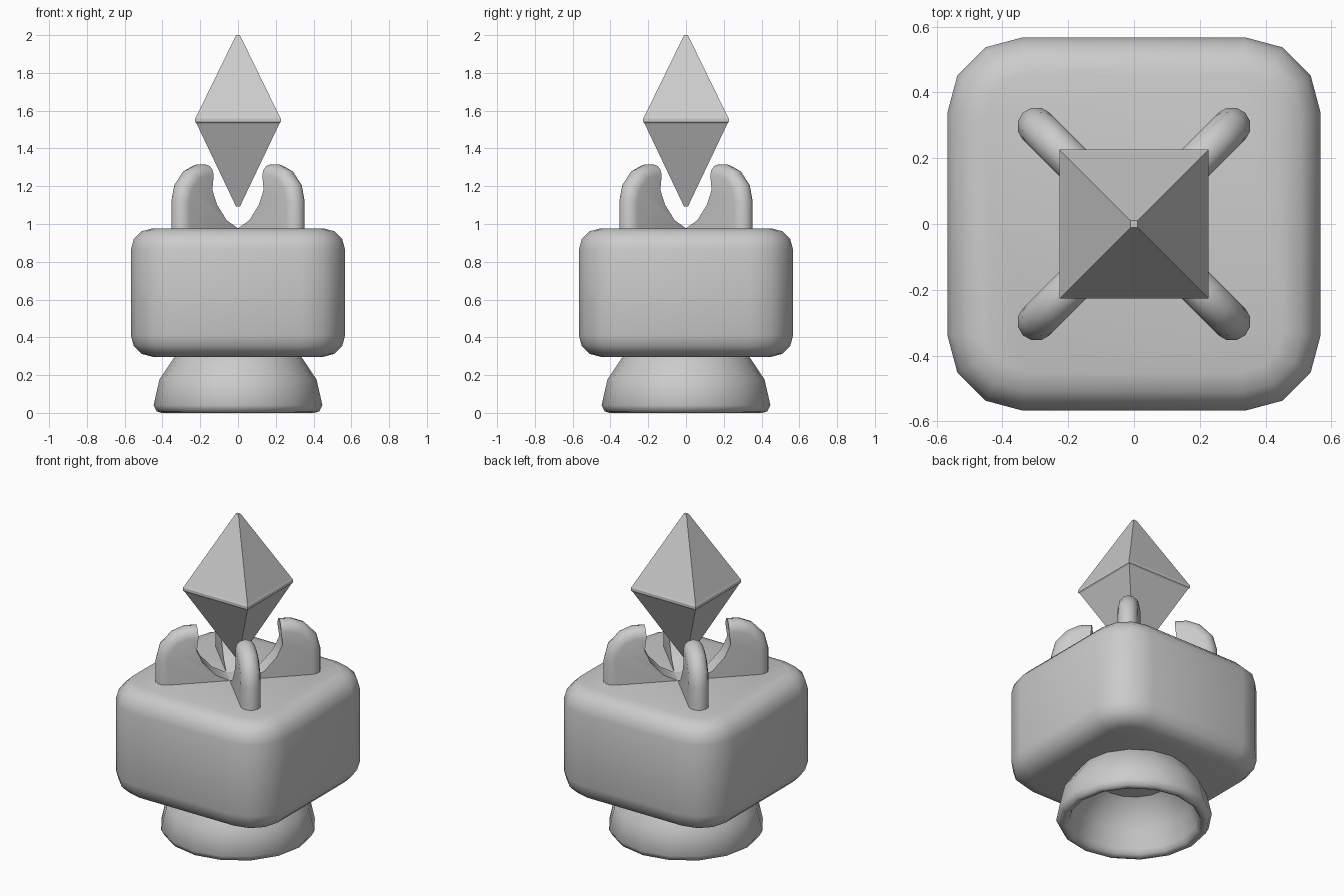
import bpy, bmesh, math
from mathutils import Vector, Matrix

if "Cube" in bpy.data.objects:
    bpy.data.objects.remove(bpy.data.objects["Cube"])


def finish(name, bm, smooth_angle=None):
    bmesh.ops.recalc_face_normals(bm, faces=bm.faces)
    mesh = bpy.data.meshes.new(name)
    bm.to_mesh(mesh)
    bm.free()
    ob = bpy.data.objects.new(name, mesh)
    bpy.context.collection.objects.link(ob)
    if smooth_angle:
        bpy.ops.object.select_all(action='DESELECT')
        ob.select_set(True)
        bpy.context.view_layer.objects.active = ob
        bpy.ops.object.shade_smooth_by_angle(angle=math.radians(smooth_angle))
    return ob


def bridge(bm, a, b):
    n = len(a)
    for i in range(n):
        j = (i + 1) % n
        bm.faces.new((a[i], a[j], b[j], b[i]))


def lathe(bm, profile, sides, start=0.0):
    """Stack rings of (radius, z) and close both ends."""
    rings = []
    for r, z in profile:
        rings.append([bm.verts.new((r * math.cos(start + 2 * math.pi * i / sides),
                                    r * math.sin(start + 2 * math.pi * i / sides), z))
                      for i in range(sides)])
    for a, b in zip(rings, rings[1:]):
        bridge(bm, a, b)
    bm.faces.new(rings[0])
    bm.faces.new(rings[-1])


# Base: hollow hemispherical shell with a rounded rim
bm = bmesh.new()
arc = [math.radians(a) for a in (22.5, 45, 67.5, 88)]
outer = [(0.45 * math.cos(a), 0.45 * math.sin(a) + 0.005) for a in arc]
inner = [(0.365 * math.cos(a), 0.365 * math.sin(a) + 0.01) for a in arc]
rim = [(0.368, 0.04), (0.382, 0.012), (0.405, 0.0), (0.43, 0.008), (0.447, 0.04)]
lathe(bm, inner[::-1] + rim + outer, 16)
finish("base_cup", bm, 50)

# Body: box with wide rounded corners, then rounded top and bottom edges
bm = bmesh.new()
bmesh.ops.create_cube(bm, size=1, matrix=Matrix.Translation((0, 0, 0.637))
                      @ Matrix.Diagonal((1.135, 1.135, 0.68, 1)))
upright = [e for e in bm.edges
           if abs(e.verts[0].co.z - e.verts[1].co.z) > 0.1]
bmesh.ops.bevel(bm, geom=upright, offset=0.23, segments=3, profile=0.5,
                affect='EDGES')
caps = [e for e in bm.edges if abs(e.verts[0].co.z - e.verts[1].co.z) < 0.01]
bmesh.ops.bevel(bm, geom=caps, offset=0.115, segments=3, profile=0.5,
                affect='EDGES')
finish("body_block", bm, 40)

# Prongs: claw plates with a rounded outer edge and a concave inner edge
HALF = 0.058
OUTER = [(0.478, 0.92), (0.478, 1.12), (0.455, 1.21), (0.385, 1.285),
         (0.31, 1.315), (0.24, 1.315)]
INNER = [(0.25, 1.18), (0.213, 1.10), (0.143, 1.02), (0.058, 0.977),
         (0.0, 0.965), (0.0, 0.92)]


def inset(points, d):
    """Move an open outline inwards by d."""
    out = []
    for i, p in enumerate(points):
        a = Vector(points[max(i - 1, 0)])
        b = Vector(points[min(i + 1, len(points) - 1)])
        t = (b - a).normalized()
        out.append(Vector(p) + Vector((-t.y, t.x)) * d)
    return out


def prong(name, angle):
    bm = bmesh.new()
    layers = []
    for k in range(-3, 4):
        a = math.radians(30 * k)
        ring = inset(OUTER, HALF * (1 - math.cos(a))) + [Vector(p) for p in INNER]
        layers.append([bm.verts.new((p.x, HALF * math.sin(a), p.y)) for p in ring])
    for a, b in zip(layers, layers[1:]):
        bridge(bm, a, b)
    bm.faces.new(layers[0])
    bm.faces.new(layers[-1])
    bmesh.ops.rotate(bm, verts=bm.verts, cent=(0, 0, 0),
                     matrix=Matrix.Rotation(angle, 3, 'Z'))
    finish(name, bm, 40)


for i in range(4):
    prong(f"prong_{i + 1}", math.radians(45 + 90 * i))

# Crystal: flat-faced square bipyramid with a narrow girdle
bm = bmesh.new()
s = math.sqrt(2)
lathe(bm, [(0.01 * s, 1.092), (0.22 * s, 1.533), (0.227 * s, 1.54),
           (0.227 * s, 1.558), (0.22 * s, 1.57), (0.01 * s, 2.0)],
      4, math.pi / 4)
finish("crystal", bm)
